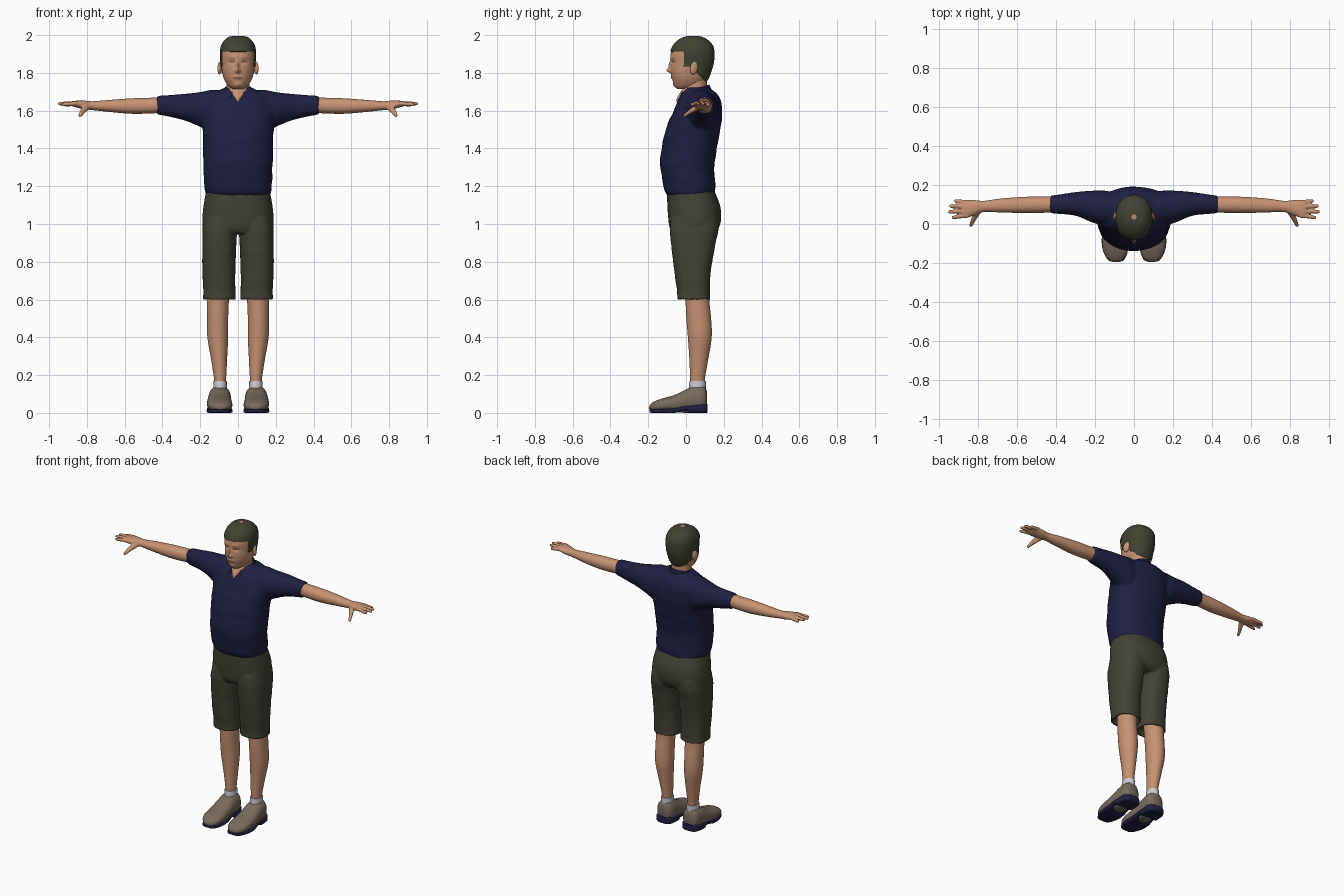
import bpy
import bmesh
import math
from mathutils import Matrix, Vector, noise

cube = bpy.data.objects.get("Cube")
if cube:
    bpy.data.objects.remove(cube, do_unlink=True)


def material(name, r, g, b):
    mat = bpy.data.materials.new(name)
    mat.use_nodes = True
    mat.diffuse_color = (r, g, b, 1)
    bsdf = mat.node_tree.nodes["Principled BSDF"]
    bsdf.inputs["Base Color"].default_value = (r, g, b, 1)
    bsdf.inputs["Roughness"].default_value = 0.8
    return mat


skin = material("skin", .57, .29, .17)
lip = material("lip", .38, .15, .10)
eye_line = material("eye line", .13, .07, .05)
hair_mat = material("dark hair", .052, .054, .032)
navy = material("navy cloth", .014, .014, .056)
olive = material("olive cloth", .055, .055, .036)
shoe_mat = material("shoe leather", .19, .145, .11)
sock_mat = material("sock white", .6, .6, .66)


def spline(sections, steps):
    """Smooth interpolation through the section tuples."""
    out = []
    last = len(sections) - 1
    for i in range(last):
        p0, p1, p2, p3 = (sections[min(max(i + k, 0), last)] for k in (-1, 0, 1, 2))
        for s in range(steps):
            t = s / steps
            out.append([b + t * ((c - a) / 2 + t * (a - 2.5 * b + 2 * c - d / 2
                        + t * (1.5 * (b - c) + (d - a) / 2)))
                        for a, b, c, d in zip(p0, p1, p2, p3)])
    return out + [list(sections[last])]


def loft(bm, axis, sections, power=2.0, seg=32, steps=6, flip=1, grow=0, cup=0, wrinkle=0):
    """Rounded rings along an axis; section = (place, centre, half width, low, high)."""
    rings = spline(sections, steps)
    if cup:  # hollow hem at the first ring
        t, c, w, lo, hi = rings[0]
        rim = [t, c, w - .012, lo + .012, hi - .012]
        rings = [[t + cup] + rim[1:], rim] + rings
    loops = []
    for t, c, w, lo, hi in rings:
        loop = []
        for k in range(seg):
            a = math.tau * k / seg
            ca, sa = math.cos(a), math.sin(a)
            u = c + (w + grow) * math.copysign(abs(ca) ** (2 / power), ca)
            v = (lo + hi) / 2 + ((hi - lo) / 2 + grow) * math.copysign(abs(sa) ** (2 / power), sa)
            p = Vector({"x": (t, u, v), "y": (u, t, v), "z": (u, v, t)}[axis])
            if wrinkle:
                p += noise.noise_vector(Vector((p.x * 9, p.y * 9, p.z * 22))) * wrinkle
            p.x *= flip
            loop.append(bm.verts.new(p))
        loops.append(loop)
    for a, b in zip(loops, loops[1:]):
        for k in range(seg):
            n = (k + 1) % seg
            bm.faces.new((a[k], a[n], b[n], b[k]))
    bm.faces.new(loops[0])
    bm.faces.new(loops[-1])


def finish(bm, name, mats, mirror=False, voxel=0, shell=0, angle=50, smooth=4):
    bmesh.ops.recalc_face_normals(bm, faces=bm.faces)
    mesh = bpy.data.meshes.new(name)
    bm.to_mesh(mesh)
    bm.free()
    obj = bpy.data.objects.new(name, mesh)
    bpy.context.collection.objects.link(obj)
    for m in mats:
        mesh.materials.append(m)
    bpy.ops.object.select_all(action="DESELECT")
    obj.select_set(True)
    bpy.context.view_layer.objects.active = obj
    bpy.ops.object.shade_smooth_by_angle(angle=math.radians(angle))
    if voxel:
        mod = obj.modifiers.new("blend", "REMESH")
        mod.mode, mod.voxel_size, mod.use_smooth_shade = "VOXEL", voxel, True
        mod = obj.modifiers.new("soften", "SMOOTH")
        mod.iterations = smooth
    if shell:
        mod = obj.modifiers.new("thickness", "SOLIDIFY")
        mod.thickness, mod.offset = shell, -1
    if mirror:
        mod = obj.modifiers.new("mirror", "MIRROR")
        mod.use_mirror_merge = False
    return obj


# Head with sculpted face
skull = [(1.715, 0, .028, -.045, .03), (1.732, 0, .052, -.06, .085), (1.77, 0, .075, -.073, .115),
         (1.81, 0, .085, -.079, .13), (1.85, 0, .088, -.08, .142), (1.9, 0, .091, -.081, .146),
         (1.94, 0, .086, -.068, .14), (1.97, 0, .07, -.042, .117), (1.99, 0, .045, -.008, .083),
         (1.996, 0, .012, .022, .05)]
bm = bmesh.new()
loft(bm, "z", skull, 2.15, 128, 10)
bumps = [(0, 1.812, .012, .012, -.022), (0, 1.84, .008, .022, -.012), (.034, 1.858, .018, .01, .008),
         (.03, 1.884, .022, .007, -.003), (0, 1.777, .024, .009, -.006), (0, 1.737, .022, .014, -.006)]
for v in bm.verts:
    if v.co.y < 0:
        x, z = abs(v.co.x), v.co.z
        for bx, bz, sx, sz, push in bumps:
            v.co.y += push * math.exp(-((x - bx) / sx) ** 2 - ((z - bz) / sz) ** 2)
for f in bm.faces:
    c = f.calc_center_median()
    if c.y < 0:
        if (c.x / .025) ** 2 + ((c.z - 1.776) / .006) ** 2 < 1:
            f.material_index = 1
        elif ((abs(c.x) - .035) / .017) ** 2 + ((c.z - 1.856) / .0035) ** 2 < 1:
            f.material_index = 2
finish(bm, "head", [skin, lip, eye_line])

# Short hair shell, trimmed to the hairline
bm = bmesh.new()
loft(bm, "z", skull, 2.15, 128, 10, grow=.005)


def hairline(y):
    if y < -.012:
        return 1.912
    if y < .025:
        return 1.835
    if y < .06:
        return 1.85
    return max(1.75, 1.8 - (y - .06) * .9)


bare = []
for f in bm.faces:
    c = f.calc_center_median()
    if c.z < hairline(c.y):
        bare.append(f)
bmesh.ops.delete(bm, geom=bare, context="FACES")
finish(bm, "hair", [hair_mat], shell=.008)

# Ears
bm = bmesh.new()
place = Matrix.Translation((.096, .042, 1.826)) @ Matrix.Rotation(.35, 4, "Z") @ Matrix.Rotation(-.2, 4, "X")
bmesh.ops.create_uvsphere(bm, u_segments=20, v_segments=12, radius=1,
                          matrix=place @ Matrix.Diagonal((.011, .022, .035, 1)))
finish(bm, "ears", [skin], mirror=True)

# Neck, showing in the open shirt front
bm = bmesh.new()
loft(bm, "z", [(1.645, 0, .008, -.052, .08), (1.67, 0, .034, -.046, .1), (1.7, 0, .06, -.028, .11),
               (1.73, 0, .06, -.012, .11), (1.78, 0, .06, 0, .11)], 2, 40)
finish(bm, "neck", [skin])

# Shirt body and sleeves blended together
bm = bmesh.new()
loft(bm, "z", [(1.15, 0, .163, -.1, .143), (1.18, 0, .176, -.113, .156), (1.31, 0, .183, -.135, .152),
               (1.45, 0, .187, -.12, .174), (1.52, 0, .192, -.1, .184), (1.58, 0, .2, -.076, .19),
               (1.63, 0, .195, -.054, .189), (1.67, 0, .165, -.036, .178), (1.7, 0, .11, -.017, .155),
               (1.722, 0, .07, 0, .122)], 2.2, 48, wrinkle=.005)
for side in (1, -1):
    loft(bm, "x", [(.06, .08, .07, 1.5, 1.7), (.14, .08, .09, 1.48, 1.708), (.2, .088, .085, 1.515, 1.697),
                   (.3, .102, .06, 1.552, 1.687), (.43, .1, .046, 1.58, 1.678)],
         2.1, 36, flip=side, wrinkle=.004)
finish(bm, "shirt", [navy], voxel=.008, smooth=5)

# Shirt collar, open at the front
bm = bmesh.new()
rows = []
for k in range(41):
    a = math.radians(24 + 312 * k / 40)
    back = (1 - math.cos(a)) / 2
    column = []
    for rx, ry, low, high in ((.066, .068, 1.696, 1.735), (.074, .076, 1.697, 1.738), (.1, .092, 1.662, 1.7)):
        column.append(bm.verts.new((rx * math.sin(a), .048 - ry * math.cos(a), low + (high - low) * back)))
    rows.append(column)
for a, b in zip(rows, rows[1:]):
    for k in range(2):
        bm.faces.new((a[k], b[k], b[k + 1], a[k + 1]))
finish(bm, "collar", [navy], shell=.008)

# Shorts: hips and two hollow-hemmed legs
bm = bmesh.new()
loft(bm, "z", [(.95, 0, .17, -.07, .15), (.98, 0, .186, -.087, .174), (1.03, 0, .189, -.094, .186),
               (1.1, 0, .182, -.099, .18), (1.18, 0, .168, -.1, .148)], 2.3, 48)
for side in (1, -1):
    loft(bm, "z", [(.6, .099, .087, -.046, .13), (.64, .099, .085, -.047, .127), (.75, .101, .087, -.062, .132),
                   (.9, .099, .091, -.08, .157), (.97, .096, .091, -.086, .172), (1.03, .09, .088, -.08, .17)],
         2.4, 40, flip=side, cup=.04, wrinkle=.002)
finish(bm, "shorts", [olive], voxel=.007)

# Bare arms, palms and fingers blended together
bm = bmesh.new()
loft(bm, "x", [(.4, .1, .041, 1.588, 1.67), (.55, .098, .042, 1.583, 1.666), (.68, .095, .036, 1.593, 1.657),
               (.77, .09, .029, 1.603, 1.65), (.82, .083, .04, 1.608, 1.654), (.865, .077, .046, 1.62, 1.652),
               (.88, .077, .042, 1.625, 1.65)], 2.1, 28)
for root, tip, reach, drop in ((.113, .118, .922, .006), (.09, .092, .947, 0),
                               (.066, .063, .953, 0), (.043, .033, .935, .004)):
    z = 1.638 - drop
    loft(bm, "x", [(.85, root, .011, 1.627, 1.649), (.9, (root + tip) / 2, .0105, z - .01, z + .011),
                   (reach - .008, tip, .009, z - .01, z + .008), (reach, tip, .005, z - .006, z + .004)], 2, 14)
loft(bm, "y", [(-.014, .838, .006, 1.566, 1.577), (-.005, .835, .01, 1.567, 1.587),
               (.025, .822, .014, 1.583, 1.612), (.065, .8, .02, 1.603, 1.642)], 2, 14)
finish(bm, "arms", [skin], mirror=True, voxel=.0045, smooth=2)

# Lower legs
bm = bmesh.new()
loft(bm, "z", [(.12, .095, .03, .025, .098), (.18, .095, .032, .022, .1), (.28, .1, .042, .018, .117),
               (.4, .107, .055, .01, .136), (.5, .108, .056, .002, .133), (.58, .107, .058, -.002, .125),
               (.68, .105, .062, -.01, .125)], 2, 36)
finish(bm, "legs", [skin], mirror=True)

# Socks
bm = bmesh.new()
loft(bm, "z", [(.11, .095, .036, .015, .105), (.145, .095, .036, .016, .105), (.168, .095, .036, .018, .105)], 2, 36)
finish(bm, "socks", [sock_mat], mirror=True)

# Shoe uppers
bm = bmesh.new()
loft(bm, "y", [(-.195, .092, .016, .02, .034), (-.185, .093, .036, .012, .05), (-.16, .094, .056, .008, .064),
               (-.12, .096, .066, .006, .078), (-.06, .098, .066, .004, .095), (0, .098, .062, 0, .124),
               (.04, .097, .06, 0, .141), (.08, .096, .057, .004, .144), (.1, .096, .047, .01, .137),
               (.111, .096, .03, .02, .115)], 2.3, 36)
finish(bm, "shoes", [shoe_mat], mirror=True)

# Soles with a raised arch and a heel block
bm = bmesh.new()
loft(bm, "y", [(-.193, .092, .02, .004, .02), (-.18, .093, .045, 0, .02), (-.12, .096, .067, 0, .021),
               (-.06, .098, .067, 0, .026), (-.015, .098, .063, .012, .036), (.015, .098, .063, .012, .04),
               (.022, .098, .064, 0, .04), (.08, .097, .062, 0, .046), (.105, .096, .05, 0, .047),
               (.114, .096, .034, .002, .046)], 5, 32, 4)
finish(bm, "soles", [navy], mirror=True)
